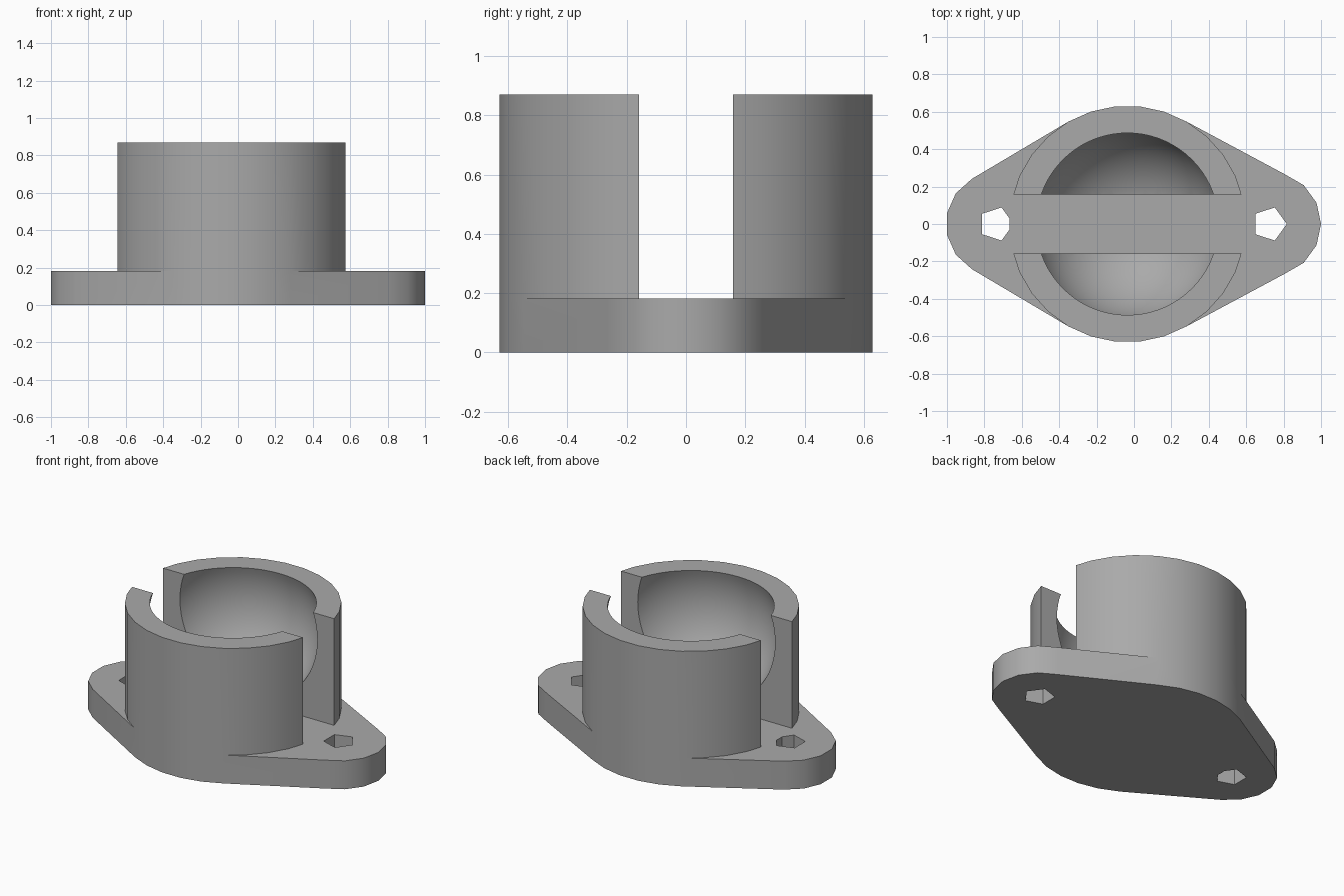
import bpy, bmesh
from math import cos, sin, tau, radians
from mathutils import Vector
from mathutils.geometry import convex_hull_2d

if "Cube" in bpy.data.objects:
    bpy.data.objects.remove(bpy.data.objects["Cube"])

CUP_X, CUP_R, CUP_H = -0.035, 0.632, 0.87
PLATE_H = 0.183
SLOT = 0.158

grey = bpy.data.materials.new("plain_grey")
grey.use_nodes = True
colour = (0.4, 0.4, 0.4, 1)
grey.diffuse_color = colour
grey.node_tree.nodes["Principled BSDF"].inputs["Base Color"].default_value = colour


def ring(x, radius, sides):
    return [Vector((x + radius * cos(tau * i / sides), radius * sin(tau * i / sides)))
            for i in range(sides)]


def prism(name, outline, bottom, top):
    bm = bmesh.new()
    face = bm.faces.new([bm.verts.new((p.x, p.y, bottom)) for p in outline])
    moved = bmesh.ops.extrude_face_region(bm, geom=[face])["geom"]
    verts = [v for v in moved if isinstance(v, bmesh.types.BMVert)]
    bmesh.ops.translate(bm, verts=verts, vec=(0, 0, top - bottom))
    bmesh.ops.recalc_face_normals(bm, faces=bm.faces)
    return finish(name, bm)


def finish(name, bm):
    mesh = bpy.data.meshes.new(name)
    bm.to_mesh(mesh)
    bm.free()
    mesh.materials.append(grey)
    obj = bpy.data.objects.new(name, mesh)
    bpy.context.collection.objects.link(obj)
    return obj


def combine(target, tool, operation):
    mod = target.modifiers.new(operation.lower(), "BOOLEAN")
    mod.object, mod.operation, mod.solver = tool, operation, "EXACT"
    bpy.context.view_layer.objects.active = target
    bpy.ops.object.modifier_apply(modifier=mod.name)
    bpy.data.objects.remove(tool)


# Flange: a hull around the cup and both rounded ends
cup_ring = ring(CUP_X, CUP_R, 30)
points = cup_ring + ring(0.721, 0.279, 15) + ring(-0.727, 0.279, 15)
outline = [points[i] for i in convex_hull_2d(points)]
holder = prism("ball_holder", outline, 0, PLATE_H)

# Five-sided screw holes
for x in (0.724, -0.737):
    combine(holder, prism("screw_hole", ring(x, 0.093, 5), -0.1, 0.3), "DIFFERENCE")

# Cup with a ball socket
cup = prism("cup", cup_ring, 0, CUP_H)
bm = bmesh.new()
bmesh.ops.create_uvsphere(bm, u_segments=72, v_segments=36, radius=0.515)
bmesh.ops.translate(bm, verts=bm.verts, vec=(CUP_X, 0, 0.7025))
combine(cup, finish("socket", bm), "DIFFERENCE")

# Slot across the cup
corners = [Vector(c) for c in ((-1, -SLOT), (1, -SLOT), (1, SLOT), (-1, SLOT))]
combine(cup, prism("slot", corners, PLATE_H, 1), "DIFFERENCE")
combine(holder, cup, "UNION")

bpy.ops.object.select_all(action="DESELECT")
holder.select_set(True)
bpy.context.view_layer.objects.active = holder
bpy.ops.object.shade_smooth_by_angle(angle=radians(30))
